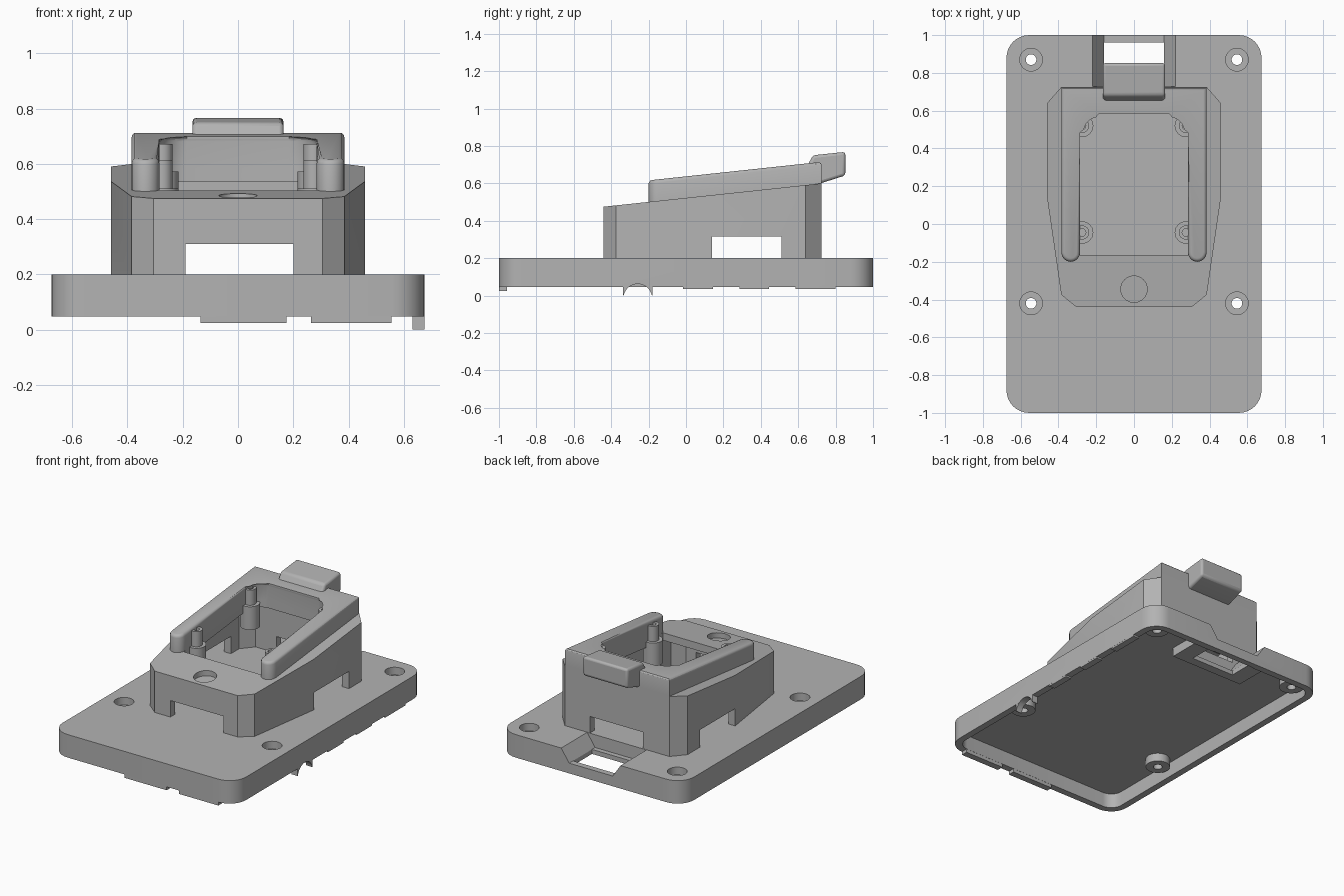
import bpy, bmesh, math

if "Cube" in bpy.data.objects:
    bpy.data.objects.remove(bpy.data.objects["Cube"])

grey = bpy.data.materials.new("plain grey")
grey.diffuse_color = (0.45, 0.45, 0.45, 1)
grey.use_nodes = True
grey.node_tree.nodes["Principled BSDF"].inputs["Base Color"].default_value = grey.diffuse_color


def slope(offset=0.0):
    """Height of the tilted deck as a function of y."""
    return lambda y: 0.475 + (y + 0.44) * 0.107 + offset


def prism(name, pts, z0, z1, bevel=0.0):
    """Upright prism over an xy outline; z0 and z1 are numbers or functions of y."""
    f0 = z0 if callable(z0) else (lambda y: z0)
    f1 = z1 if callable(z1) else (lambda y: z1)
    bm = bmesh.new()
    low = [bm.verts.new((x, y, f0(y))) for x, y in pts]
    top = [bm.verts.new((x, y, f1(y))) for x, y in pts]
    bm.faces.new(low[::-1])
    lid = bm.faces.new(top)
    n = len(pts)
    for i in range(n):
        j = (i + 1) % n
        bm.faces.new((low[i], low[j], top[j], top[i]))
    if bevel:
        bmesh.ops.bevel(bm, geom=list(lid.edges), offset=bevel, segments=3,
                        affect='EDGES', profile=0.5)
    bmesh.ops.recalc_face_normals(bm, faces=bm.faces)
    me = bpy.data.meshes.new(name)
    bm.to_mesh(me)
    bm.free()
    me.materials.append(grey)
    ob = bpy.data.objects.new(name, me)
    bpy.context.collection.objects.link(ob)
    return ob


def arc(cx, cy, r, a0, a1, n=8):
    return [(cx + r * math.cos(math.radians(a0 + (a1 - a0) * i / n)),
             cy + r * math.sin(math.radians(a0 + (a1 - a0) * i / n))) for i in range(n + 1)]


def rounded(hx, hy, r):
    return (arc(hx - r, hy - r, r, 0, 90) + arc(r - hx, hy - r, r, 90, 180)
            + arc(r - hx, r - hy, r, 180, 270) + arc(hx - r, r - hy, r, 270, 360))


def rect(x0, x1, y0, y1):
    return [(x0, y0), (x1, y0), (x1, y1), (x0, y1)]


def disc(cx, cy, r, n=32):
    return arc(cx, cy, r, 0, 360 - 360 / n, n - 1)


def combine(ob, other, op='DIFFERENCE'):
    """Apply a boolean and discard the second object."""
    m = ob.modifiers.new("combine", 'BOOLEAN')
    m.operation, m.object, m.solver = op, other, 'EXACT'
    dg = bpy.context.evaluated_depsgraph_get()
    me = bpy.data.meshes.new_from_object(ob.evaluated_get(dg))
    ob.modifiers.clear()
    ob.data = me
    bpy.data.objects.remove(other)


def cut(ob, pts, z0, z1):
    combine(ob, prism("cutter", pts, z0, z1))


def add(ob, pts, z0, z1):
    combine(ob, prism("addition", pts, z0, z1), 'UNION')


def swap_axes(ob, order):
    for v in ob.data.vertices:
        c = tuple(v.co)
        v.co = [c[i] for i in order]
    bm = bmesh.new()
    bm.from_mesh(ob.data)
    bmesh.ops.recalc_face_normals(bm, faces=bm.faces)
    bm.to_mesh(ob.data)
    bm.free()
    return ob


# Base plate: shallow tray, open underneath
plate = prism("base_plate", rounded(0.675, 1.0, 0.12), 0.047, 0.2)
cut(plate, rounded(0.63, 0.955, 0.08), -0.1, 0.145)
screws = [(sx * 0.545, y) for sx in (-1, 1) for y in (0.87, -0.42)]
for x, y in screws:
    add(plate, disc(x, y, 0.075), 0.09, 0.16)
add(plate, rect(-0.27, 0.27, 0.70, 0.97), 0.085, 0.16)
for x, y in screws:
    cut(plate, disc(x, y, 0.06), 0.15, 0.3)
    cut(plate, disc(x, y, 0.028), -0.1, 0.3)

# Cable channel with sloping sides and a through hole
channel = prism("channel", [(-0.16, 0.115), (0.16, 0.115), (0.229, 0.215), (-0.229, 0.215)],
                0.727, 1.1)
combine(plate, swap_axes(channel, (0, 2, 1)))
cut(plate, rect(-0.16, 0.16, 0.76, 0.96), -0.1, 0.3)

# Small lips under the front and right rims
for x0, x1 in ((-0.135, 0.175), (0.265, 0.555)):
    add(plate, rect(x0, x1, -0.9995, -0.956), 0.024, 0.06)
for y0, y1 in ((-0.015, 0.145), (0.285, 0.445), (0.585, 0.8)):
    add(plate, rect(0.631, 0.6745, y0, y1), 0.036, 0.06)
add(plate, rect(0.631, 0.6745, -0.338, -0.178), 0.0, 0.06)
arch = prism("arch", disc(-0.258, -0.015, 0.077), 0.6, 0.7)
combine(plate, swap_axes(arch, (2, 0, 1)))

# Housing: hollow shell with a tilted deck
right_side = [(0.305, -0.44), (0.385, -0.375), (0.46, 0.14), (0.46, 0.64), (0.385, 0.725)]
outline = right_side + [(-x, y) for x, y in reversed(right_side)]
housing = prism("housing", outline, 0.2, slope())
inner = [(x * 0.89, 0.1425 + (y - 0.1425) * 0.914) for x, y in outline]
cut(housing, inner, 0.1, slope(-0.05))
pocket = [(-0.285, -0.165), (0.285, -0.165)] + arc(0.185, 0.485, 0.1, 0, 90) \
    + arc(-0.185, 0.485, 0.1, 90, 180)
cut(housing, pocket, 0.3, 0.8)
cut(housing, rect(-0.19, 0.2, -1, 1), 0.1, 0.31)
cut(housing, rect(-1, 1, 0.14, 0.51), 0.1, 0.315)
cut(housing, disc(0, -0.345, 0.07), slope(-0.035), 0.7)

# Raised U-shaped rail around the pocket
rail_pts = ([(0.385, 0.725), (-0.385, 0.725)] + arc(-0.335, -0.15, 0.05, 180, 360)
            + arc(-0.185, 0.485, 0.1, 180, 90) + arc(0.185, 0.485, 0.1, 90, 0)
            + arc(0.335, -0.15, 0.05, 180, 360))
rail = prism("rail", rail_pts, slope(), slope(0.115), bevel=0.018)

# Stepped bosses hanging at the pocket corners
bosses = []
for sx in (-1, 1):
    for y in (0.52, -0.045):
        zt = slope()(y)
        x = sx * 0.275
        boss = prism("boss", disc(x, y, 0.06, 16), zt - 0.16, zt - 0.006)
        add(boss, disc(x, y, 0.038, 16), zt - 0.03, zt + 0.095)
        cut(boss, disc(x, y, 0.02, 16), zt - 0.1, zt + 0.2)
        bosses.append(boss)

# Latch tab at the back of the rail
tab = prism("latch_tab", [(0.645, 0.69), (0.68, 0.75), (0.852, 0.768), (0.852, 0.642),
                          (0.72, 0.6), (0.645, 0.6)], -0.165, 0.165)
swap_axes(tab, (2, 0, 1))
bev = tab.modifiers.new("soft_edges", 'BEVEL')
bev.width, bev.segments, bev.limit_method = 0.015, 3, 'ANGLE'

# Smooth the curved walls, keep real edges sharp
bpy.ops.object.select_all(action='DESELECT')
for ob in [plate, housing, rail, tab] + bosses:
    ob.select_set(True)
    bpy.context.view_layer.objects.active = ob
bpy.ops.object.shade_smooth_by_angle(angle=math.radians(30))
